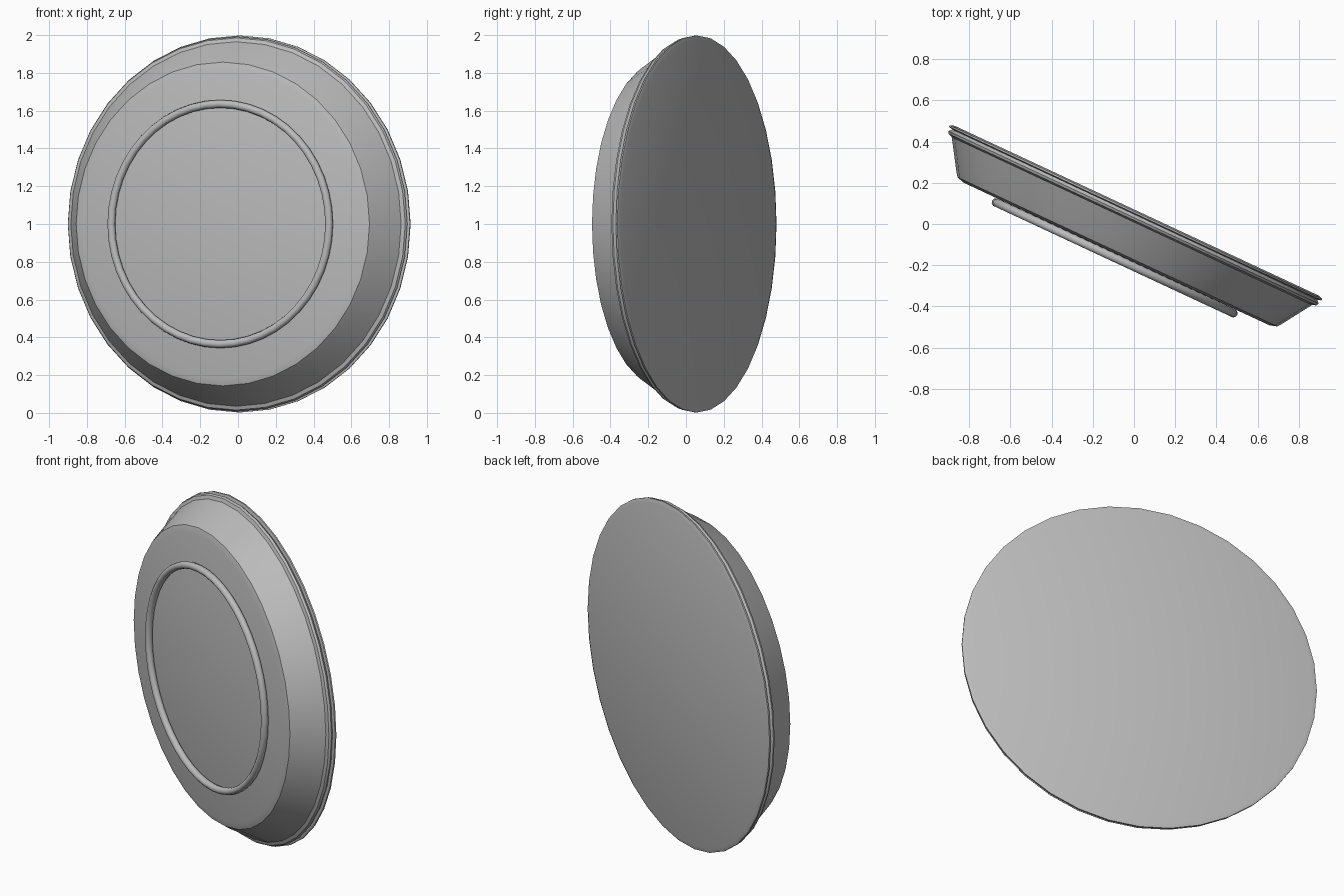
import bpy, bmesh, math
from mathutils import Matrix

if "Cube" in bpy.data.objects:
    bpy.data.objects.remove(bpy.data.objects["Cube"])

grey = bpy.data.materials.new("plain grey")
grey.use_nodes = True
colour = (0.5, 0.5, 0.5, 1)
grey.diffuse_color = colour
grey.node_tree.nodes["Principled BSDF"].inputs["Base Color"].default_value = colour

# Local z is the disc axis; it is turned to face forward and slightly right
TURN = math.radians(-25)
PLACE = (Matrix.Translation((-0.015, 0.005, 1.0))
         @ Matrix.Rotation(TURN, 4, "Z")
         @ Matrix.Rotation(math.radians(90), 4, "X"))


def lathe(name, profile, sides, closed=False, angle=35):
    """Spin a (radius, height) profile round the disc axis."""
    bm = bmesh.new()
    verts = [bm.verts.new((r, 0, h)) for r, h in profile]
    pairs = list(zip(verts, verts[1:]))
    if closed:
        pairs.append((verts[-1], verts[0]))
    edges = [bm.edges.new(p) for p in pairs]
    bmesh.ops.spin(bm, geom=verts + edges, cent=(0, 0, 0), axis=(0, 0, 1),
                   angle=math.tau, steps=sides, use_duplicate=False)
    bmesh.ops.remove_doubles(bm, verts=bm.verts, dist=0.0005)
    bmesh.ops.recalc_face_normals(bm, faces=bm.faces)
    mesh = bpy.data.meshes.new(name)
    bm.to_mesh(mesh)
    bm.free()
    obj = bpy.data.objects.new(name, mesh)
    bpy.context.collection.objects.link(obj)
    mesh.materials.append(grey)
    obj.matrix_world = PLACE
    bpy.ops.object.select_all(action="DESELECT")
    obj.select_set(True)
    bpy.context.view_layer.objects.active = obj
    bpy.ops.object.shade_smooth_by_angle(angle=math.radians(angle))
    return obj


# Bevelled body with a thin grooved lip round the back edge
lathe("plate_body", [
    (0, -0.066), (0.975, -0.066), (0.998, -0.058), (0.998, -0.05),
    (0.978, -0.045), (0.992, -0.03), (0.985, -0.018), (0.965, -0.01),
    (0.875, 0.13), (0.857, 0.155), (0.82, 0.166), (0, 0.168)], 36)

# Raised round bead on the front face
TUBE, RING = 0.021, 0.636
lathe("front_ring", [
    (RING + TUBE * math.cos(a), 0.187 + TUBE * math.sin(a))
    for a in (math.tau * i / 10 for i in range(10))], 48, closed=True, angle=60)
